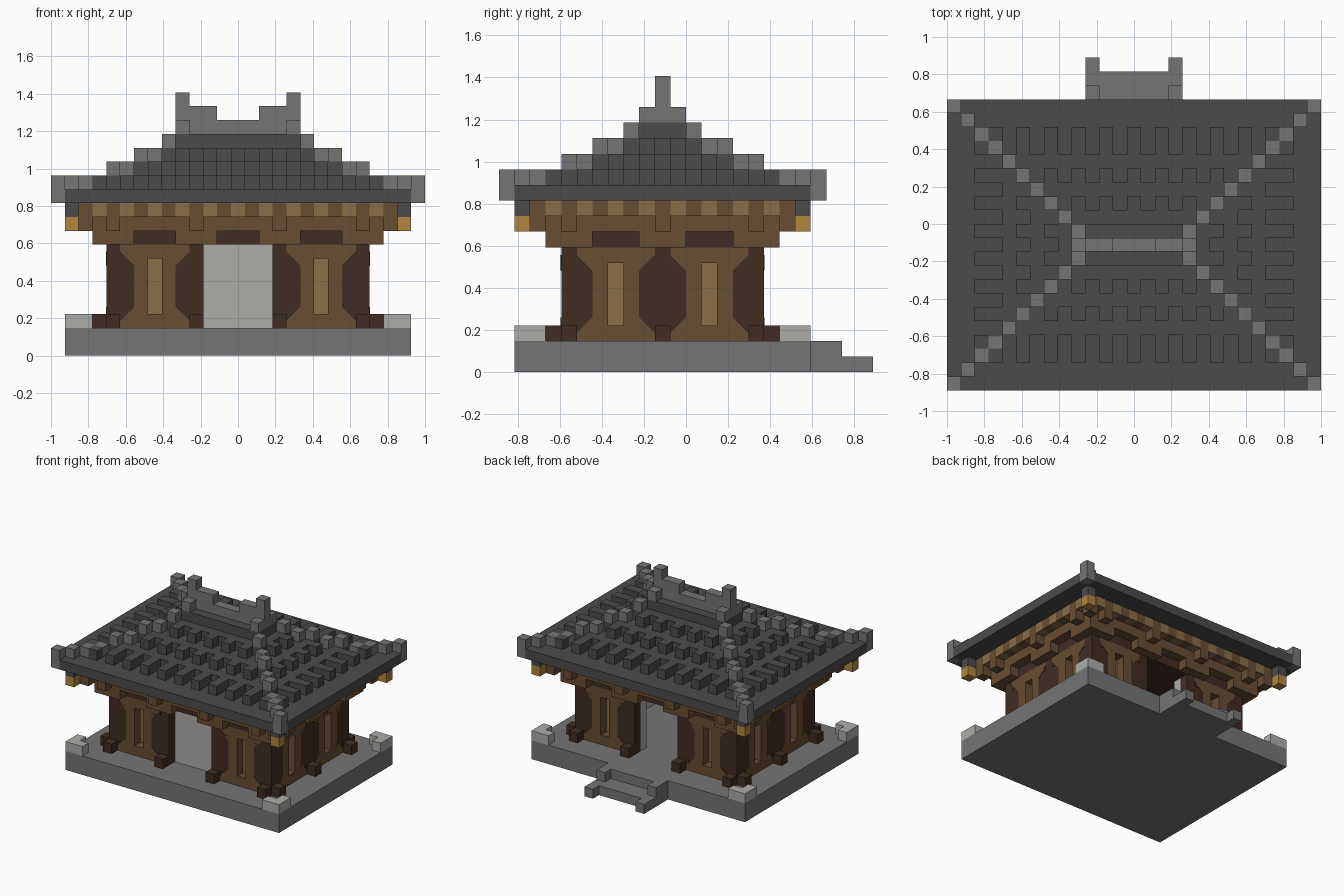
import bpy
import bmesh
from itertools import product
from mathutils import Vector

cube = bpy.data.objects.get("Cube")
if cube:
    bpy.data.objects.remove(cube, do_unlink=True)

U = 2 / 27          # block size
Y0 = -1.5           # building centre line, in blocks


def material(name, r, g, b):
    m = bpy.data.materials.new(name)
    m.use_nodes = True
    col = tuple((c / 255 / 12.92) if c < 11 else ((c / 255 + 0.055) / 1.055) ** 2.4
                for c in (r, g, b)) + (1.0,)
    m.diffuse_color = col
    bsdf = m.node_tree.nodes["Principled BSDF"]
    bsdf.inputs["Base Color"].default_value = col
    bsdf.inputs["Roughness"].default_value = 0.9
    return m


STONE = material("stone grey", 117, 117, 117)
PALE = material("pale plaster", 173, 172, 169)
TILE = material("dark roof tile", 75, 75, 75)
DARK = material("dark timber", 64, 44, 34)
BROWN = material("brown timber", 105, 77, 50)
TAN = material("tan timber", 139, 109, 72)
GOLD = material("gold", 178, 134, 64)

parts = {}          # (part name, material) -> set of cells
filled = set()


def put(name, mat, i, r, z):
    if (i, r, z) not in filled:
        filled.add((i, r, z))
        parts.setdefault((name, mat), set()).add((i, r, z))


def grid(nx, ny):
    return product(range(-nx, nx + 1), range(-ny, ny + 1))


def mirrored(name, mat, i, r, z):
    for sx, sy in product((1, -1), repeat=2):
        put(name, mat, sx * i, sy * r, z)


def finish(bm, name, mat):
    bmesh.ops.recalc_face_normals(bm, faces=bm.faces)
    mesh = bpy.data.meshes.new(name)
    bm.to_mesh(mesh)
    bm.free()
    mesh.materials.append(mat)
    bpy.context.collection.objects.link(bpy.data.objects.new(name, mesh))


def place(x, r, z):
    return Vector((x, r + Y0, z)) * U


# Stone base with corner kerbs and rear steps
for (i, r), z in product(grid(12, 9), (0, 1)):
    put("base", STONE, i, r, z)
for i, r in ((12, 9), (11, 9), (12, 8)):
    mirrored("corner_kerbs", PALE, i, r, 2)
for i in range(-3, 4):
    side = abs(i) == 3
    for r in range(10, 14 if side else 13):
        put("steps", STONE, i, r, 0)
        if r < (12 if side else 11):
            put("steps", STONE, i, r, 1)


# Walls: framed panels with recessed windows, door recess in front, opening behind
def wall_style(a, centre, z):
    d = abs(a - centre)
    if d == 0 and 3 <= z < 7:
        return TAN
    return BROWN if d <= 1 or (d == 2 and z in (2, 7)) else DARK


for (i, r), z in product(grid(9, 6), range(2, 8)):
    a, b = abs(i), abs(r)
    if b >= 5 and a <= 2:
        if r == -5:
            put("front_door", PALE, i, r, z)
    elif a == 9 or b == 6:
        style = wall_style(a, 6, z) if b == 6 else wall_style(b, 3, z)
        if style is not TAN:
            put("wall_panels" if style is BROWN else "wall_posts", style, i, r, z)
    elif a == 8 or b == 5:
        style = wall_style(a, 6, z) if b == 5 else wall_style(b, 3, z)
        if style is TAN:
            put("window_slats", TAN, i, r, z)
        else:
            put("inner_walls", PALE, i, r, z)

# Post plinths
for i, r in ((9, 7), (3, 7), (10, 6), (10, 0)):
    mirrored("post_plinths", DARK, i, r, 2)

# Brackets and beams under the eaves
for i, r in grid(10, 7):
    a, b = abs(i), abs(r)
    if a <= 9 and b <= 6:
        put("lintel", DARK, i, r, 8)
    elif (a == 10 and (b <= 1 or b >= 5)) or (b == 7 and (2 <= a <= 4 or a >= 8)):
        put("brackets", BROWN, i, r, 8)
    put("eave_beam", BROWN, i, r, 9)
for i, r in ((11, 0), (11, 6), (3, 8), (9, 8), (11, 8)):
    mirrored("bracket_arms", BROWN, i, r, 9)
mirrored("corner_caps", GOLD, 12, 9, 9)
mirrored("eave_corners", TILE, 12, 9, 10)


def ring(i, r):
    return min(13 - abs(i), 10 - abs(r))


def is_rib(i, r):
    if 13 - abs(i) < 10 - abs(r):
        return r % 2 == 1
    return i % 2 == 0


# Rafters in alternating colours
for i, r in grid(11, 8):
    rib = is_rib(i, r)
    put("rafters" if rib else "rafter_gaps", TAN if rib else BROWN, i, r, 10)

# Hipped roof: ribs step up earlier than the gaps, hips sit one block higher
for i, r in grid(13, 10):
    k = ring(i, r)
    hip = 13 - abs(i) == 10 - abs(r) and k < 10
    steps = (2, 5, 7, 9) if is_rib(i, r) and not hip else (4, 6, 8, 9)
    top = 12 + sum(k >= s for s in steps)
    if hip:
        put("roof_hips", STONE, i, r, top)
        if k == 0:
            put("roof_hips", STONE, i, r, 11)
    for z in range(11, top):
        put("roof", TILE, i, r, z)

# Ridge rising to both ends
for i in range(-4, 5):
    a = abs(i)
    for z in range(16, 19 if a == 4 else 18 if a >= 2 else 17):
        put("ridge", STONE, i, 0, z)

# Turn each part into a mesh of its exposed faces
for (name, mat), cells in parts.items():
    bm = bmesh.new()
    verts = {}
    for c in cells:
        for axis, s in product(range(3), (-1, 1)):
            n = list(c)
            n[axis] += s
            if tuple(n) in filled:
                continue
            loop = []
            for p, q in ((-1, -1), (1, -1), (1, 1), (-1, 1)):
                o = [0, 0, 0]
                o[axis], o[axis - 2], o[axis - 1] = s, p, q
                key = tuple(2 * v + w for v, w in zip(c, o))
                if key not in verts:
                    x, y, z = key
                    verts[key] = bm.verts.new(place(x / 2, y / 2, (z + 1) / 2))
                loop.append(verts[key])
            if s < 0:
                loop.reverse()
            bm.faces.new(loop)
    finish(bm, name, mat)

# Thin chamfer plates that soften the panel corners
fillets = {BROWN: bmesh.new(), DARK: bmesh.new()}


def plate(mat, points, out):
    bm = fillets[mat]
    face = bm.faces.new([bm.verts.new(p) for p in points])
    ext = bmesh.ops.extrude_face_region(bm, geom=[face])["geom"]
    bmesh.ops.translate(bm, vec=out * 0.003,
                        verts=[g for g in ext if isinstance(g, bmesh.types.BMVert)])


for side, s, c, e, top in product((0, 1), (-1, 1), (-1, 1), (-1, 1), (False, True)):
    centre = c * (3 if side else 6)
    z, dz = (7, 1) if top else (3, -1)
    out = Vector((s, 0, 0)) if side else Vector((0, s, 0))
    for mat, a, da in ((BROWN, 1.5, 0.5), (DARK, 2.5, -0.5)):
        h = -0.5 * dz if mat is BROWN else 0.5 * dz
        pts = []
        for t, w in ((a, z), (a + da, z), (a, z + h)):
            t = centre + e * t
            pts.append(place(s * 9.5, t, w) if side else place(t, s * 6.5, w))
        plate(mat, pts, out)
finish(fillets[BROWN], "panel_fillets", BROWN)
finish(fillets[DARK], "post_fillets", DARK)
